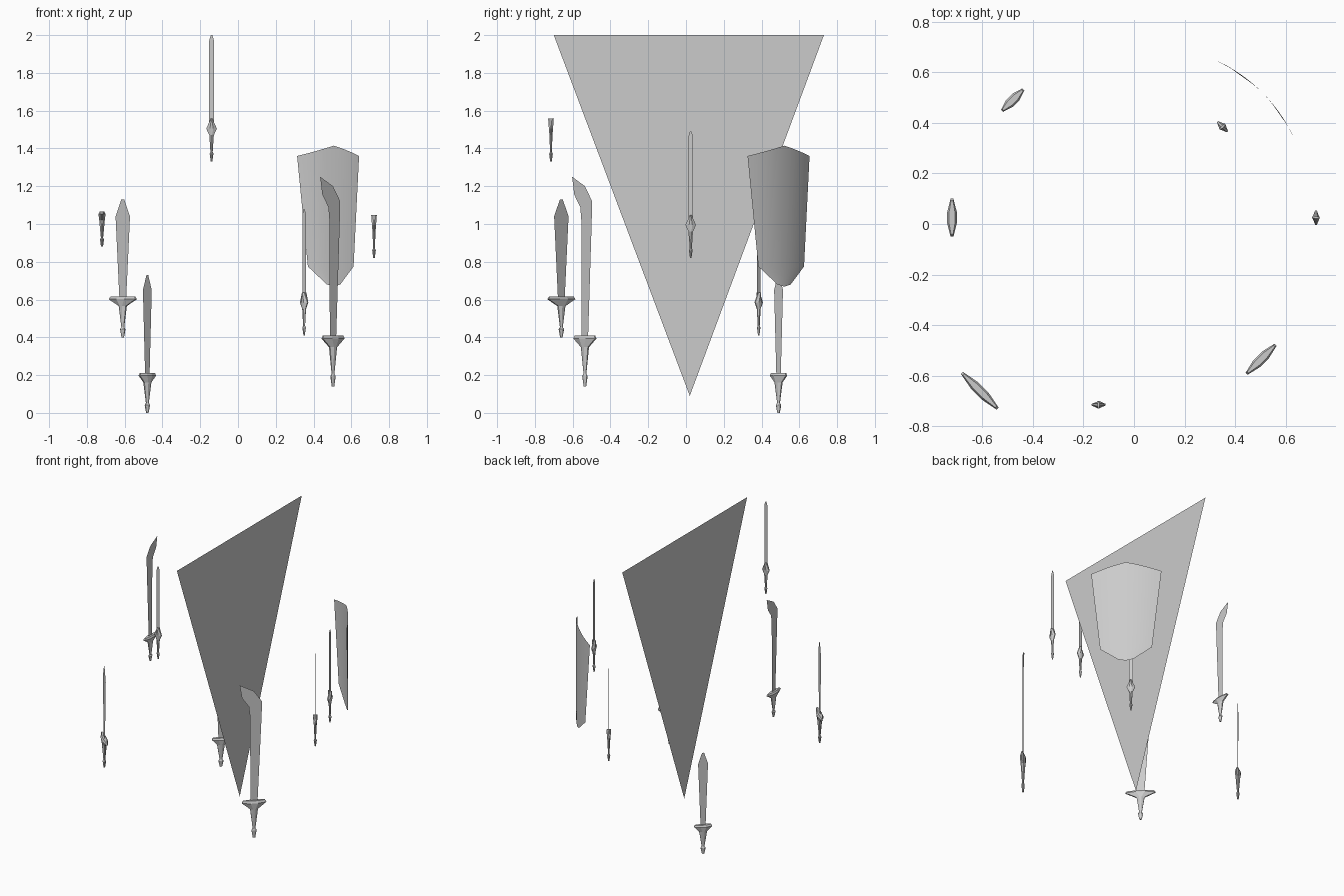
import bpy, bmesh, math
from mathutils import Matrix

if "Cube" in bpy.data.objects:
    bpy.data.objects.remove(bpy.data.objects["Cube"])

grey = bpy.data.materials.new("steel_grey")
grey.diffuse_color = (0.6, 0.6, 0.6, 1)
grey.use_nodes = True
grey.node_tree.nodes["Principled BSDF"].inputs["Base Color"].default_value = grey.diffuse_color


def finish(name, bm, x=0, y=0, z=0, angle=0):
    """Turn a bmesh into a placed object."""
    bm.transform(Matrix.Translation((x, y, z)) @ Matrix.Rotation(math.radians(angle), 4, 'Z'))
    me = bpy.data.meshes.new(name)
    bm.to_mesh(me)
    bm.free()
    me.materials.append(grey)
    ob = bpy.data.objects.new(name, me)
    bpy.context.collection.objects.link(ob)
    return ob


def sheet(bm, outline):
    """Flat one-face plate in the local xz plane."""
    bm.faces.new([bm.verts.new((u, 0, z)) for u, z in outline])


def loft(bm, rings):
    """Eight-sided sections (z, half width, half depth) joined into a solid."""
    loops = []
    for z, a, b in rings:
        q = [(a, -.3 * b), (a, .3 * b), (.3 * a, b), (-.3 * a, b),
             (-a, .3 * b), (-a, -.3 * b), (-.3 * a, -b), (.3 * a, -b)]
        loops.append([bm.verts.new((u, v, z)) for u, v in q])
    for lo, hi in zip(loops, loops[1:]):
        for i in range(8):
            j = (i + 1) % 8
            bm.faces.new((lo[i], lo[j], hi[j], hi[i]))
    bm.faces.new(loops[0][::-1])
    bm.faces.new(loops[-1])


def sword(name, x, y, z, angle, hilt, guard, outline):
    """Wide-guard hilt with a flat blade."""
    bm = bmesh.new()
    loft(bm, [(0, .008, .005), (.20 * hilt, .017, .011), (.25 * hilt, .009, .006),
              (.77 * hilt, .026, .015), (.94 * hilt, guard, .019), (hilt, guard * .9, .012)])
    sheet(bm, outline)
    return finish(name, bm, x, y, z, angle)


def straight(hilt, base, shoulder, shoulder_z, tip):
    return [(-base, hilt), (base, hilt), (shoulder, shoulder_z), (shoulder * .2, tip),
            (-shoulder * .2, tip), (-shoulder, shoulder_z)]


def curved(s, hilt):
    pts = [(.024, .27), (.05, .86), (.054, .98), (0, 1.06), (-.096, 1.11),
           (-.08, 1.015), (-.035, .95), (-.026, .87), (-.024, .27)]
    return [(u * s, hilt + (z - .27) * s) for u, z in pts]


# Straight broad swords
sword("small_broad_sword", -.48, .49, 0, 45, .21, .06, straight(.21, .017, .033, .65, .73))
sword("large_broad_sword", -.61, -.66, .40, -45, .215, .10, straight(.215, .026, .054, .64, .73))

# Curved swords
sword("large_curved_sword", .503, -.535, .14, 45, .27, .081, curved(1, .27))
sword("small_curved_sword", -.72, .025, .88, -90, .185, .075, curved(.82, .185))

# Slim daggers
for name, x, y, z, angle in (("front_dagger", -.14, -.715, 1.33, 0),
                             ("right_dagger", .72, .025, .82, 90),
                             ("back_dagger", .35, .385, .41, -45)):
    bm = bmesh.new()
    loft(bm, [(0, .004, .004), (.042, .010, .010), (.052, .006, .005), (.14, .012, .008),
              (.175, .028, .011), (.228, .004, .015)])
    sheet(bm, [(-.013, .18), (.013, .18), (.013, .64), (.004, .67), (-.004, .67), (-.013, .64)])
    finish(name, bm, x, y, z, angle)

# Big hanging triangle
bm = bmesh.new()
sheet(bm, [(.02, .09), (.73, 2), (-.70, 2)])
finish("triangle_panel", bm, 0, 0, 0, 90)

# Curved shield: grid of columns bowed outwards
bm = bmesh.new()
N = 10
rows = []
for half, z_mid, z_side in ((.232, 1.415, 1.36), (.171, .775, .775), (.05, .668, .68)):
    row = []
    for i in range(N + 1):
        t = 2 * i / N - 1
        w = half * t
        bow = .043 * (1 - (w / .232) ** 2)
        row.append(bm.verts.new((w, bow, z_mid + (z_side - z_mid) * abs(t))))
    rows.append(row)
for a, b in zip(rows, rows[1:]):
    for i in range(N):
        bm.faces.new((a[i], a[i + 1], b[i + 1], b[i]))
shield = finish("shield", bm, .477, .49, 0, -45)
bpy.context.view_layer.objects.active = shield
shield.select_set(True)
bpy.ops.object.shade_smooth_by_angle(angle=math.radians(30))
